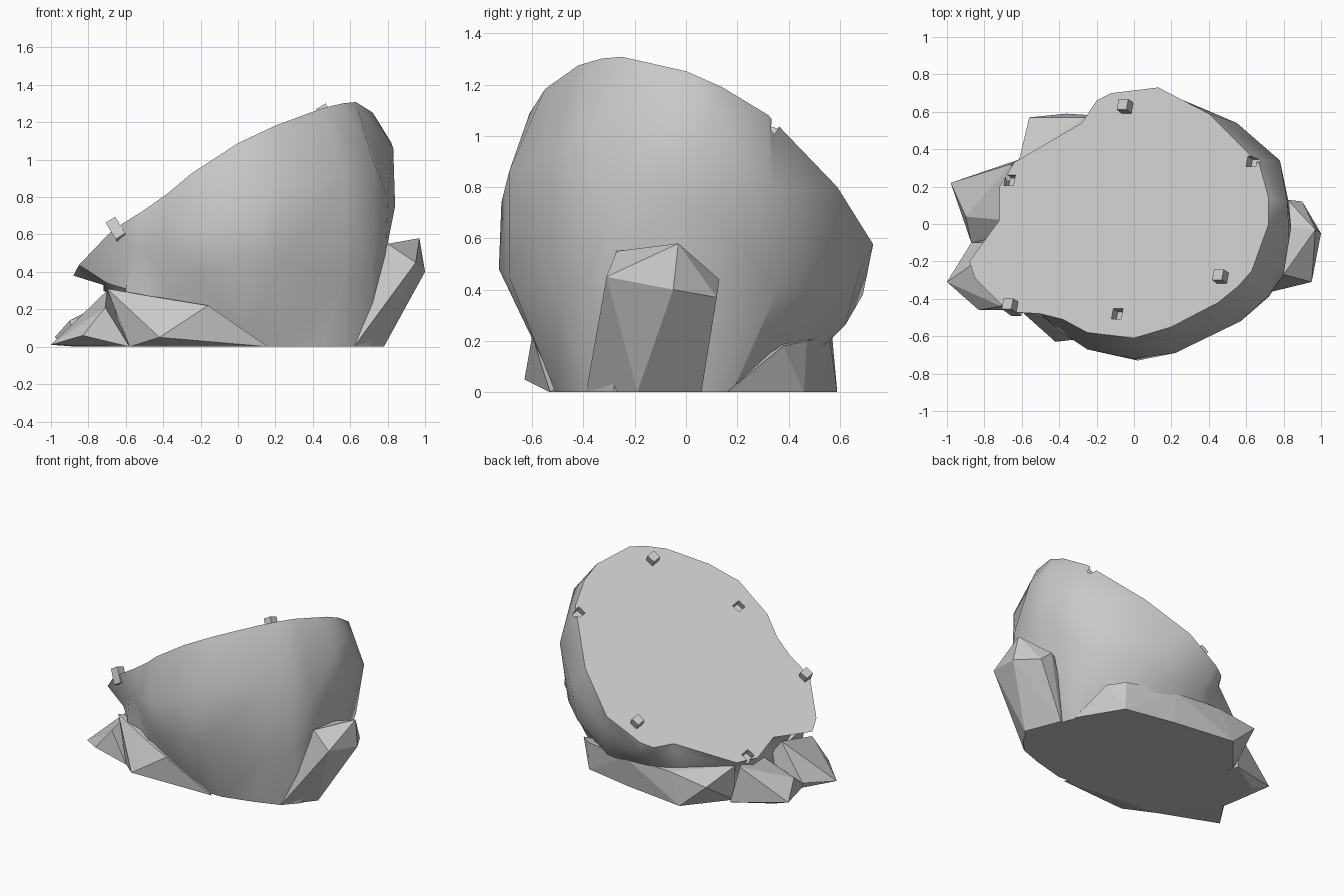
import bpy
import bmesh
from mathutils import Vector, Matrix

default_cube = bpy.data.objects.get("Cube")
if default_cube:
    bpy.data.objects.remove(default_cube, do_unlink=True)

stone = bpy.data.materials.new("grey stone")
stone.use_nodes = True
stone_colour = (0.58, 0.58, 0.58, 1)
stone.diffuse_color = stone_colour
stone.node_tree.nodes["Principled BSDF"].inputs["Base Color"].default_value = stone_colour


def add_object(name, mesh_data):
    """Turn a bmesh into a stone-coloured object."""
    bmesh.ops.recalc_face_normals(mesh_data, faces=mesh_data.faces)
    mesh = bpy.data.meshes.new(name)
    mesh_data.to_mesh(mesh)
    mesh_data.free()
    mesh.materials.append(stone)
    obj = bpy.data.objects.new(name, mesh)
    bpy.context.collection.objects.link(obj)
    return obj


def activate(obj):
    bpy.ops.object.select_all(action="DESELECT")
    obj.select_set(True)
    bpy.context.view_layer.objects.active = obj


def hundredths(*points):
    return [Vector(point) / 100 for point in points]


def cut_height(x, y):
    """Height of the sloping cut face above a ground position."""
    return 0.82 + 0.6 * x - 0.44 * y


cut_normal = Vector((-0.6, 0.44, 1)).normalized()

# Boulder: loft from the cut rim, over the bulge, down to the ground
rim = [Vector((p.x, p.y, cut_height(p.x, p.y))) for p in hundredths(
    (-67, -47), (-50, -48), (-38, -51), (-25, -58), (0, -61),
    (20, -55), (45, -42), (56, -33), (63, -25), (72, 0), (72, 14),
    (67, 32), (40, 59), (13, 73), (-12, 70), (-20, 66),
    (-28, 54), (-64, 33), (-72, 20), (-72, 2), (-88, -20), (-85, -29))]
bulge = hundredths(
    (-54, -48, 52), (-48, -50, 52), (-40, -57, 55), (-25, -67, 65),
    (0, -72, 74), (22, -69, 86), (57, -52, 92), (72, -38, 100),
    (80, -27, 80), (83, -8, 106), (82, 12, 109), (78, 34, 79),
    (55, 54, 62), (22, 68, 48), (-10, 69, 38), (-19, 64, 36),
    (-28, 53, 36), (-62, 32, 26), (-69, 20, 28), (-68, 2, 33),
    (-72, -20, 33), (-70, -32, 34))
waist = hundredths(
    (-60, -42, 31), (-48, -43, 27), (-36, -51, 28), (-20, -66, 40),
    (2, -73, 48), (22, -69, 45), (57, -49, 36), (72, -39, 42),
    (79, -28, 50), (84, -2, 75), (83, 10, 70), (70, 36, 40),
    (50, 54, 38), (22, 62, 26), (-8, 60, 25), (-18, 57, 24),
    (-30, 50, 22), (-58, 30, 15), (-66, 18, 18), (-64, 2, 20),
    (-66, -18, 22), (-62, -30, 24))
foot = [p.to_3d() for p in hundredths(
    (-58, -44), (-45, -44), (-30, -45), (-15, -47), (2, -50),
    (22, -51), (45, -45), (62, -39), (72, -28), (67, -5), (66, 8),
    (62, 18), (38, 30), (18, 34), (0, 36), (-15, 36), (-28, 34),
    (-58, 28), (-70, 18), (-72, 2), (-72, -18), (-68, -34))]

loft = bmesh.new()
rings = [[loft.verts.new(p) for p in ring] for ring in (rim, bulge, waist, foot)]
loft.faces.new(rings[0])
loft.faces.new(rings[-1])
for upper, lower in zip(rings, rings[1:]):
    for i in range(len(upper)):
        loft.faces.new((upper[i - 1], upper[i], lower[i], lower[i - 1]))
sides = [f for f in loft.faces if len(f.verts) == 4]
bmesh.ops.triangulate(loft, faces=sides)
boulder = add_object("boulder", loft)


def add_block(name, x, y, size, half_depth):
    """Small square block standing across the cut face."""
    block = bmesh.new()
    across = Vector((0, 1, 0)).cross(cut_normal).normalized()
    turn = Matrix((across, cut_normal.cross(across), cut_normal)).transposed().to_4x4()
    place = Matrix.Translation((x, y, cut_height(x, y)))
    bmesh.ops.create_cube(block, matrix=place @ turn @ Matrix.Diagonal(
        (size, size, half_depth * 2, 1)))
    return add_object(name, block)


# Square sockets sunk into the cut face
for x, y in ((0.63, 0.335), (-0.09, -0.48), (-0.665, 0.235)):
    cutter = add_block("socket_cutter", x, y, 0.06, 0.05)
    cutter.hide_render = True
    cut = boulder.modifiers.new("socket", "BOOLEAN")
    cut.operation = "DIFFERENCE"
    cut.solver = "EXACT"
    cut.object = cutter
    activate(boulder)
    bpy.ops.object.modifier_apply(modifier=cut.name)
    bpy.data.objects.remove(cutter, do_unlink=True)
activate(boulder)
bpy.ops.object.shade_smooth_by_angle(angle=0.65)

# Square pegs standing on the cut face
for number, (x, y) in enumerate(((-0.035, 0.62), (0.475, -0.29), (-0.65, -0.445)), 1):
    add_block(f"peg_{number}", x, y, 0.06, 0.055)


# Faceted rocks around the foot
def add_rock(name, *points):
    rock = bmesh.new()
    for point in hundredths(*points):
        rock.verts.new(point)
    hull = bmesh.ops.convex_hull(rock, input=rock.verts)
    loose = {g for g in hull["geom_interior"] + hull["geom_unused"]
             if isinstance(g, bmesh.types.BMVert)}
    bmesh.ops.delete(rock, geom=list(loose), context="VERTS")
    add_object(name, rock)


add_rock("right_side_rock",
         (95, -31, 45), (97, -3, 58), (100, -5, 40), (90, 12, 37),
         (82, 13, 44), (80, -27, 55), (62, -39, 0), (78, -19, 0),
         (68, 6, 0), (50, 0, 0), (60, 0, 45))
add_rock("front_rock",
         (-42, -63, 5), (-58, -46, 0), (16, -53, 0), (-16, -60, 22),
         (-47, -48, 27), (-70, -38, 31), (-50, 0, 0), (-40, -20, 25))
add_rock("front_corner_rock",
         (-100, -31, 1), (-83, -46, 6), (-58, -46, 0), (-71, -44, 21),
         (-70, -10, 30), (-87, -10, 4), (-86, -11, 0), (-50, 0, 0))
add_rock("outer_rock",
         (-98, 22, 5), (-90, 4, 14), (-88, 0, 0), (-66, 32, 26),
         (-60, 35, 0), (-85, 20, 0), (-50, 0, 25), (-50, -10, 0),
         (-87, -10, 4), (-86, -11, 0))
add_rock("back_rock",
         (64, 16, 0), (46, 46, 0), (10, 53, 0), (-36, 59, 0),
         (-56, 57, 18), (-27, 57, 22), (-62, 32, 26), (46, 47, 20),
         (56, 38, 18), (10, 56, 22), (-60, 30, 0), (0, 0, 0))
